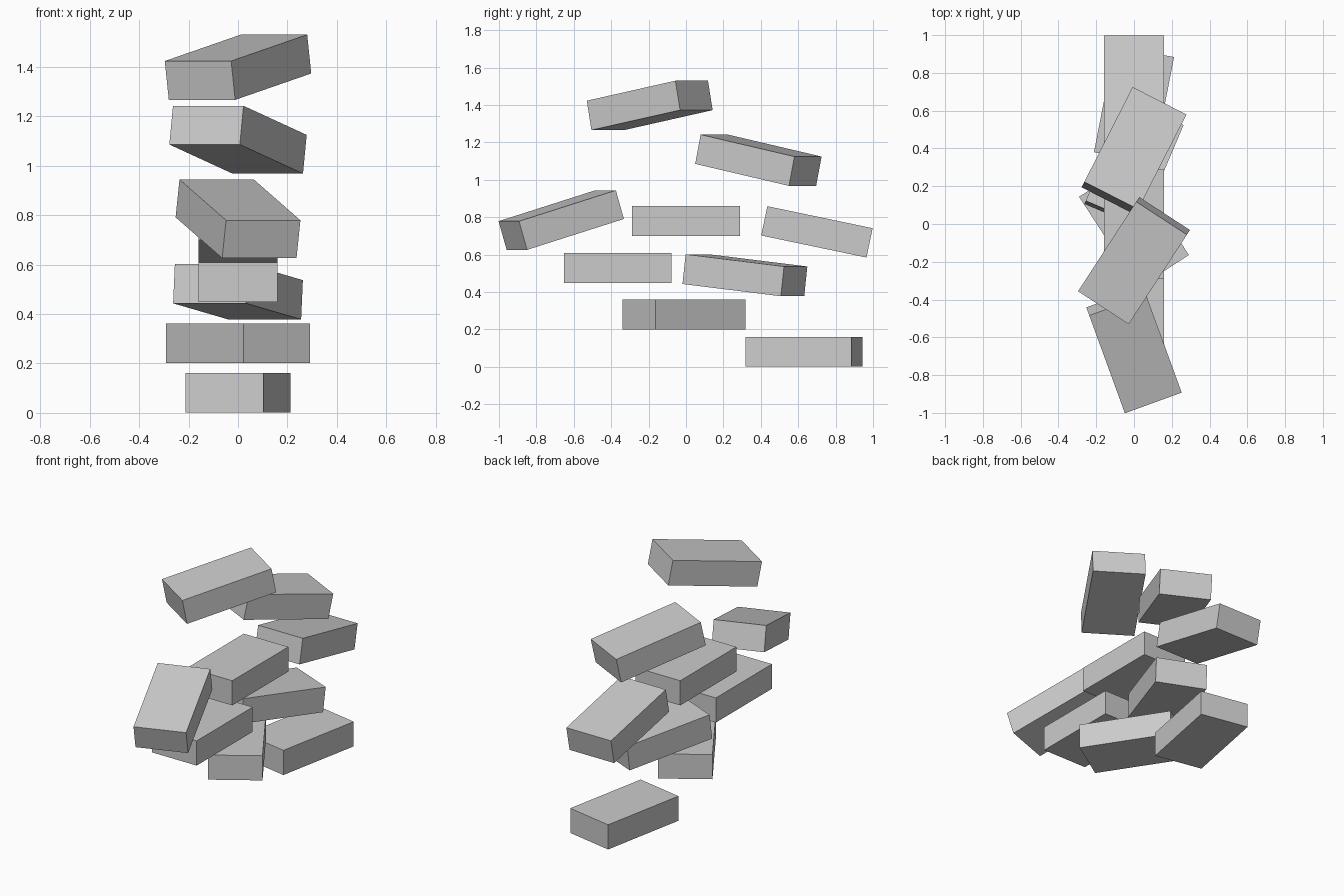
import bpy
from math import radians

if "Cube" in bpy.data.objects:
    bpy.data.objects.remove(bpy.data.objects["Cube"])

# Common brick size: width, length, height
SIZE = (0.32, 0.575, 0.16)

# Each brick: centre y, centre z, tilt about its width, turn about z
BRICKS = [
    (0.632, 0.081, 0, -11),
    (-0.01, 0.281, 0, 33),
    (-0.365, 0.529, 0, 0),
    (0.315, 0.490, -6.5, -23),
    (0.0, 0.780, 0, 0),
    (0.70, 0.722, -11.8, 0),
    (-0.667, 0.785, 16.7, 20),
    (0.387, 1.105, -11.8, -27),
    (-0.194, 1.398, 10.7, -33),
]


def add_brick(name, y, z, tilt, turn):
    bpy.ops.mesh.primitive_cube_add(size=1)
    ob = bpy.context.object
    ob.name = name
    ob.scale = SIZE
    ob.location = (0, y, z)
    ob.rotation_euler = (radians(tilt), 0, radians(turn))
    return ob


# Tumbling stack of bricks, lowest to highest
for i, brick in enumerate(BRICKS, 1):
    add_brick(f"brick_{i}", *brick)
